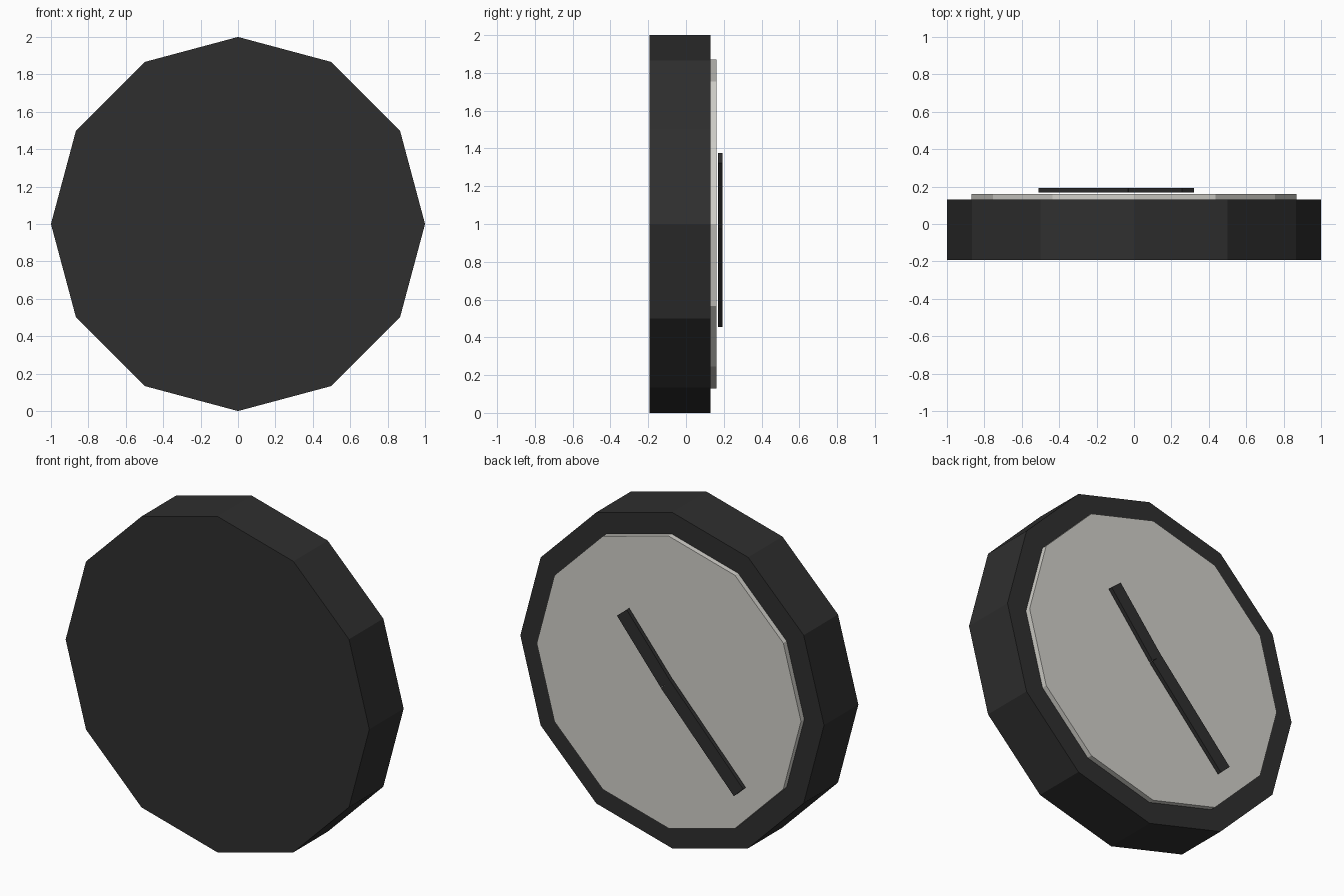
import bpy, bmesh, math
from mathutils import Matrix, Vector

if "Cube" in bpy.data.objects:
    bpy.data.objects.remove(bpy.data.objects["Cube"])


def material(name, rgb):
    m = bpy.data.materials.new(name)
    m.diffuse_color = (*rgb, 1)
    m.use_nodes = True
    m.node_tree.nodes["Principled BSDF"].inputs["Base Color"].default_value = m.diffuse_color
    return m


charcoal = material("charcoal", (0.028, 0.028, 0.028))
pale_grey = material("pale grey", (0.64, 0.63, 0.59))
CENTRE = Vector((0, 0, 1))


def finish(bm, name, mat):
    bmesh.ops.recalc_face_normals(bm, faces=bm.faces)
    mesh = bpy.data.meshes.new(name)
    bm.to_mesh(mesh)
    bm.free()
    mesh.materials.append(mat)
    obj = bpy.data.objects.new(name, mesh)
    bpy.context.collection.objects.link(obj)


def disc(name, radius, y0, y1, mat):
    """Twelve-sided disc facing along y, with a corner at the top."""
    bm = bmesh.new()
    bmesh.ops.create_cone(bm, cap_ends=True, segments=12, radius1=radius,
                          radius2=radius, depth=y1 - y0)
    bmesh.ops.transform(bm, verts=bm.verts, matrix=Matrix.Translation(
        CENTRE + Vector((0, (y0 + y1) / 2, 0))) @ Matrix.Rotation(math.pi / 2, 4, 'X'))
    finish(bm, name, mat)


def hand(name, length, angle, width, y0=0.169, y1=0.193):
    """Thin bar from the dial centre, angle in degrees from +z towards +x."""
    bm = bmesh.new()
    bmesh.ops.create_cube(bm, size=1)
    bmesh.ops.transform(bm, verts=bm.verts, matrix=(
        Matrix.Translation(CENTRE) @ Matrix.Rotation(math.radians(angle), 4, 'Y')
        @ Matrix.Translation((0, (y0 + y1) / 2, length / 2))
        @ Matrix.Diagonal((width, y1 - y0, length, 1))))
    finish(bm, name, charcoal)


# Case and dial
disc("clock_case", 1.0, -0.193, 0.13, charcoal)
disc("clock_dial", 0.87, 0.13, 0.161, pale_grey)

# Hands
hand("hour_hand", 0.453, 39.4, 0.083)
hand("minute_hand", 0.705, 223, 0.085)
